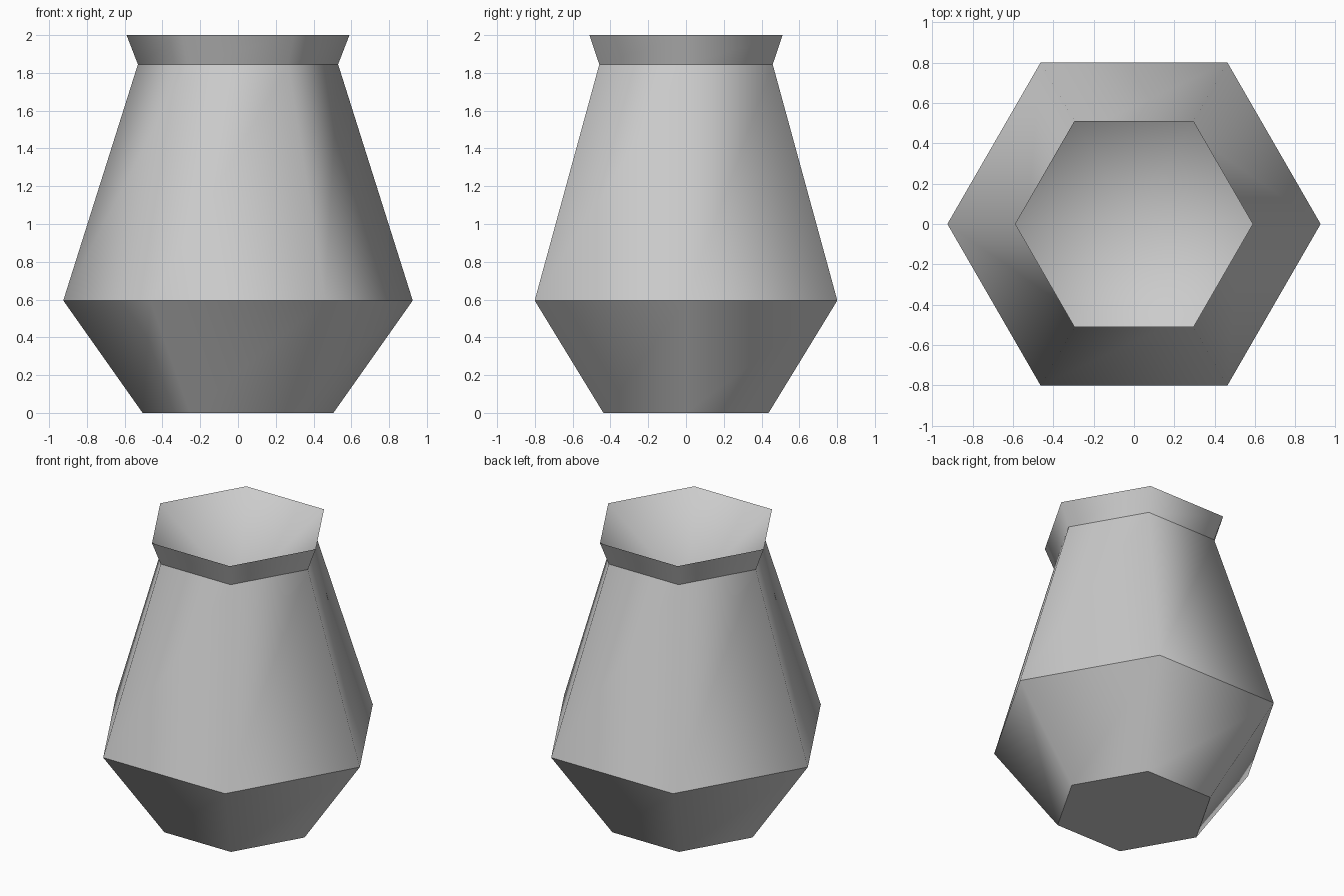
import bpy
import bmesh
from math import cos, sin, pi

cube = bpy.data.objects.get("Cube")
if cube:
    bpy.data.objects.remove(cube, do_unlink=True)

SIDES = 6
# (radius, height) of each ring, foot to lip
PROFILE = [(0.505, 0), (0.925, 0.595), (0.53, 1.845), (0.59, 2)]
BOWL_DEPTH = 0.45

clay = bpy.data.materials.new("grey clay")
clay.use_nodes = True
grey = (0.6, 0.6, 0.6, 1)
clay.diffuse_color = grey
clay.node_tree.nodes["Principled BSDF"].inputs["Base Color"].default_value = grey

bm = bmesh.new()


def ring(radius, z):
    angles = [2 * pi * i / SIDES for i in range(SIDES)]
    return [bm.verts.new((radius * cos(a), radius * sin(a), z)) for a in angles]


rings = [ring(r, z) for r, z in PROFILE]

# Foot
bm.faces.new(rings[0][::-1])

# Belly, shoulder and flared neck
for low, high in zip(rings, rings[1:]):
    for i in range(SIDES):
        j = (i + 1) % SIDES
        bm.faces.new((low[i], low[j], high[j], high[i]))

# Hollow mouth
lip = rings[-1]
centre = bm.verts.new((0, 0, PROFILE[-1][1] - BOWL_DEPTH))
for i in range(SIDES):
    bm.faces.new((lip[i], lip[(i + 1) % SIDES], centre))

# Smooth around each band, sharp at the rings
for face in bm.faces:
    face.smooth = True
for edge in bm.edges:
    a, b = edge.verts
    edge.smooth = abs(a.co.z - b.co.z) > 0.01

mesh = bpy.data.meshes.new("vase")
bm.to_mesh(mesh)
bm.free()
mesh.materials.append(clay)
vase = bpy.data.objects.new("vase", mesh)
bpy.context.collection.objects.link(vase)
